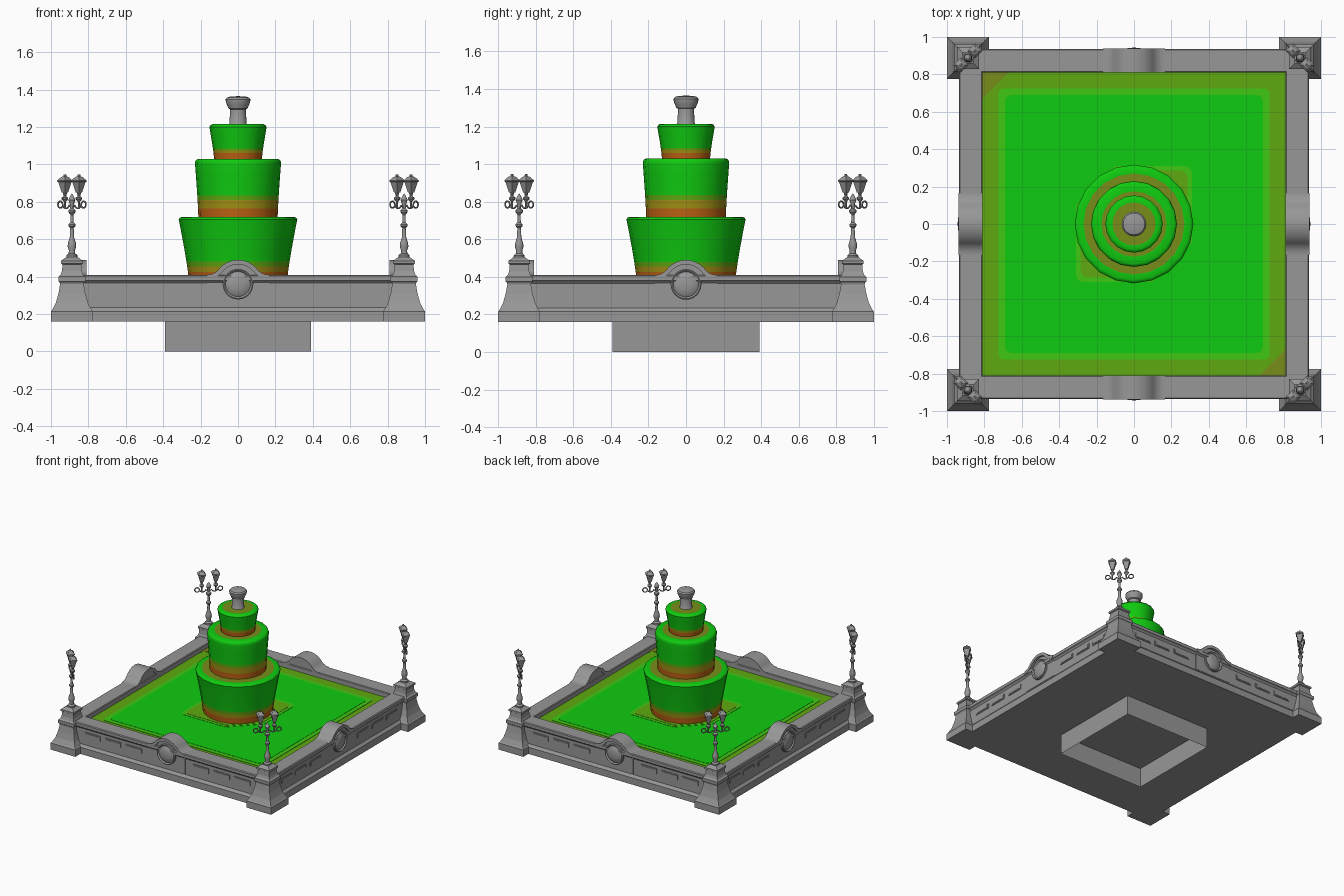
import bpy, bmesh, math
from mathutils import Matrix, Vector

if "Cube" in bpy.data.objects:
    bpy.data.objects.remove(bpy.data.objects["Cube"], do_unlink=True)


def material(name, r, g, b):
    m = bpy.data.materials.new(name)
    m.use_nodes = True
    m.diffuse_color = (r, g, b, 1)
    m.node_tree.nodes["Principled BSDF"].inputs["Base Color"].default_value = (r, g, b, 1)
    return m


STONE = material("grey stone", .31, .31, .31)
GREEN = material("bright green", .005, .6, .005)
LIGHT = material("light green", .05, .58, .007)
OLIVE = material("olive green", .115, .4, .005)
BROWN = material("brown olive", .19, .27, .01)
GOLD = material("dull gold", .36, .28, .007)
ORANGE = material("burnt orange", .5, .12, .007)


def finish(name, bm, mats, matrix=Matrix(), smooth=True):
    bmesh.ops.remove_doubles(bm, verts=bm.verts, dist=1e-5)
    bmesh.ops.recalc_face_normals(bm, faces=bm.faces)
    mesh = bpy.data.meshes.new(name)
    bm.to_mesh(mesh)
    bm.free()
    for m in mats:
        mesh.materials.append(m)
    if smooth:
        mesh.shade_smooth()
        mesh.set_sharp_from_angle(angle=math.radians(35))
    ob = bpy.data.objects.new(name, mesh)
    ob.matrix_world = matrix
    bpy.context.collection.objects.link(ob)
    return ob


def lathe(name, profile, sides, matrix=Matrix(), mats=(STONE,), rule=None):
    """Turn (radius, height) points; four sides give a square of that half width."""
    square = sides == 4
    grow, turn = (math.sqrt(2), math.pi / 4) if square else (1, 0)
    bm = bmesh.new()
    rings = []
    for r, z in profile:
        rings.append([bm.verts.new((r * grow * math.cos(turn + math.tau * i / sides),
                                    r * grow * math.sin(turn + math.tau * i / sides), z))
                      for i in range(sides)])
    for a, b in zip(rings, rings[1:]):
        for i in range(sides):
            j = (i + 1) % sides
            f = bm.faces.new((a[i], a[j], b[j], b[i]))
            if rule:
                c = f.calc_center_median()
                f.material_index = rule(math.hypot(c.x, c.y), c.z)
    bmesh.ops.dissolve_degenerate(bm, dist=1e-5, edges=bm.edges)
    return finish(name, bm, mats, matrix, not square)


def prism(name, points, depth, matrix=Matrix(), mat=STONE):
    """Extrude a flat outline along its local z."""
    bm = bmesh.new()
    face = bm.faces.new([bm.verts.new((x, y, 0)) for x, y in points])
    out = bmesh.ops.extrude_face_region(bm, geom=[face])
    bmesh.ops.translate(bm, vec=(0, 0, depth),
                        verts=[v for v in out["geom"] if isinstance(v, bmesh.types.BMVert)])
    return finish(name, bm, (mat,), matrix)


def arc(cx, cy, r, start, end, steps=8):
    return [(cx + r * math.cos(math.radians(start + (end - start) * i / steps)),
             cy + r * math.sin(math.radians(start + (end - start) * i / steps)))
            for i in range(steps + 1)]


def rounded(w, h, r):
    """Outline of a rounded rectangle from its half sizes."""
    pts = []
    for k, (sx, sy) in enumerate(((1, 1), (-1, 1), (-1, -1), (1, -1))):
        pts += arc(sx * (w - r), sy * (h - r), r, 90 * k, 90 * k + 90, 4)
    return pts


def flat(z):
    return Matrix.Translation((0, 0, z))


# Foundation: an open square sleeve under the floor slab
lathe("foundation_sleeve", [(.39, 0), (.39, .16)], 4)
prism("floor_slab", rounded(.93, .93, .001), .02, flat(.16))

# Mitred parapet with plinth and coping
lathe("parapet", [(.81, .16), (.935, .16), (.935, .215), (.925, .225), (.917, .235),
                  (.917, .365), (.925, .375), (.935, .38), (.935, .404), (.929, .41),
                  (.815, .41), (.81, .405), (.81, .16)], 4)

# Basin surface with banded edge
WATER = .37
prism("basin_edge", rounded(.815, .815, .001), .004, flat(WATER - .004), OLIVE)
for s in (-1, 1):
    prism("basin_corner", [(-s * .81, s * .81), (-s * .67, s * .81), (-s * .81, s * .67)],
          .002, flat(WATER), BROWN)
prism("basin_band", rounded(.725, .725, .03), .003, flat(WATER), LIGHT)
prism("basin_middle", rounded(.69, .69, .04), .005, flat(WATER), GREEN)
patch = arc(.27, .27, .04, 0, 90, 4) + [(-.1, .31), (-.31, .1)]
patch += [(-x, -y) for x, y in patch]
prism("basin_glow", patch, .007, flat(WATER), LIGHT)
prism("basin_glow_inner", [(x * .92, y * .92) for x, y in patch], .009, flat(WATER), OLIVE)

# Three stacked tiers, banded from a warm foot up to green
PALETTE = (GREEN, LIGHT, OLIVE, BROWN, GOLD, ORANGE)
TIERS = [("lower_tier", .37, .72, .262, .32, (.055, .085, .11), .27),
         ("middle_tier", .72, 1.03, .212, .232, (.045, .09, .115), .175),
         ("upper_tier", 1.03, 1.215, .128, .156, (.03, .045, .055), .115)]
for name, z0, z1, r0, r1, bands, stain in TIERS:
    h = z1 - z0
    wall = [(r0 + (r1 - r0) * t ** 1.25, z0 + h * t)
            for t in sorted([0, .5, .75, .9] + [b / h for b in bands])]
    top = [(r1 - .003, z1 - .015), (r1 - .009, z1 - .005), (r1 - .02, z1),
           (stain, z1), (.02, z1), (0, z1)]

    def tint(r, z):
        if z > z1 - .001:
            return 3 if r < stain else 0
        for limit, index in zip(bands, (5, 4, 2)):
            if z - z0 < limit:
                return index
        return 0
    lathe(name, [(0, z0)] + wall + top, 20, mats=PALETTE, rule=tint)

# Spout on top
lathe("spout", [(.052, 1.21), (.045, 1.22), (.043, 1.295), (.052, 1.30), (.057, 1.315),
                (.065, 1.332), (.066, 1.348), (.058, 1.358), (.04, 1.363), (0, 1.365)], 24)

# Arch, medallion and panels on each of the four sides
outer = arc(.165, .49, .08, -90, -141.8) + arc(0, .36, .13, 38.2, 141.8, 16) \
    + arc(-.165, .49, .08, -38.2, -90)
inner = arc(.165, .49, .104, -90, -141.8) + arc(0, .36, .106, 38.2, 141.8, 16) \
    + arc(-.165, .49, .104, -38.2, -90)
for k in range(4):
    side = Matrix.Rotation(k * math.pi / 2, 4, 'Z')

    def stand(x, y, z):
        return side @ Matrix.Translation((x, y, z)) @ Matrix.Rotation(math.pi / 2, 4, 'X')
    prism("arch_body", inner + [(-.165, .24), (.165, .24)], .105, stand(0, -.815, 0))
    prism("arch_coping", outer + inner[::-1], .128, stand(0, -.81, 0))
    lathe("medallion", [(.082, 0), (.082, .014), (.076, .018), (.07, .014), (.067, .008),
                        (.055, .016), (.03, .022), (0, .024)], 32, stand(0, -.919, .36))
    for s in (-1, 1):
        for x in (.305, .495, .68):
            prism("wall_panel", rounded(.075, .022, .006), .005, stand(s * x, -.917, .319))
            prism("wall_panel_field", rounded(.066, .014, .004), .008, stand(s * x, -.917, .319))


def arm(name, points, matrix):
    """A round bent rod."""
    cu = bpy.data.curves.new(name, 'CURVE')
    cu.dimensions = '3D'
    cu.bevel_depth = .0045
    cu.bevel_resolution = 1
    cu.use_fill_caps = True
    sp = cu.splines.new('POLY')
    sp.points.add(len(points) - 1)
    for p, (x, z) in zip(sp.points, points):
        p.co = (x, 0, z, 1)
    temp = bpy.data.objects.new(name, cu)
    bm = bmesh.new()
    bm.from_mesh(temp.to_mesh())
    temp.to_mesh_clear()
    bpy.data.objects.remove(temp)
    finish(name, bm, (STONE,), matrix)


# Corner piers, each with a two-headed lamp set across the corner
scroll = [(0, .765)] + arc(.045, .79, .025, 200, 340) + arc(.088, .785, .018, 170, -150, 10)
for k in range(4):
    at = Matrix.Rotation(k * math.pi / 2, 4, 'Z') @ Matrix.Translation((.888, -.888, 0))
    lathe("corner_pier", [(0, .16), (.112, .16), (.112, .215), (.104, .225), (.086, .26),
                          (.072, .31), (.063, .36), (.066, .37), (.072, .375), (.072, .4),
                          (.06, .41), (.053, .43), (.05, .465), (.058, .47), (.058, .485),
                          (.03, .505), (0, .505)], 4, at)
    lamp = at @ Matrix.Rotation(math.pi / 4, 4, 'Z')
    lathe("lamp_post", [(.03, .5), (.03, .515), (.018, .525), (.017, .54), (.024, .56),
                        (.022, .58), (.012, .61), (.01, .66), (.019, .67), (.019, .68),
                        (.009, .69), (.008, .73), (.02, .745), (.02, .755), (.009, .765),
                        (.012, .79), (.02, .81), (.01, .83), (0, .845)], 12, lamp)
    for s in (-1, 1):
        arm("lamp_arm", [(s * x, z) for x, z in scroll], lamp)
        head = lamp @ Matrix.Translation((s * .053, 0, 0))
        lathe("lamp_cup", [(.005, .765), (.006, .80), (.018, .815), (.018, .822), (.007, .83),
                           (.012, .852), (0, .852)], 10, head)
        lathe("lantern", [(0, .848), (.012, .85), (.025, .905), (.029, .908), (.029, .914),
                          (.015, .932), (.006, .936), (.005, .947), (0, .947)], 4, head)
